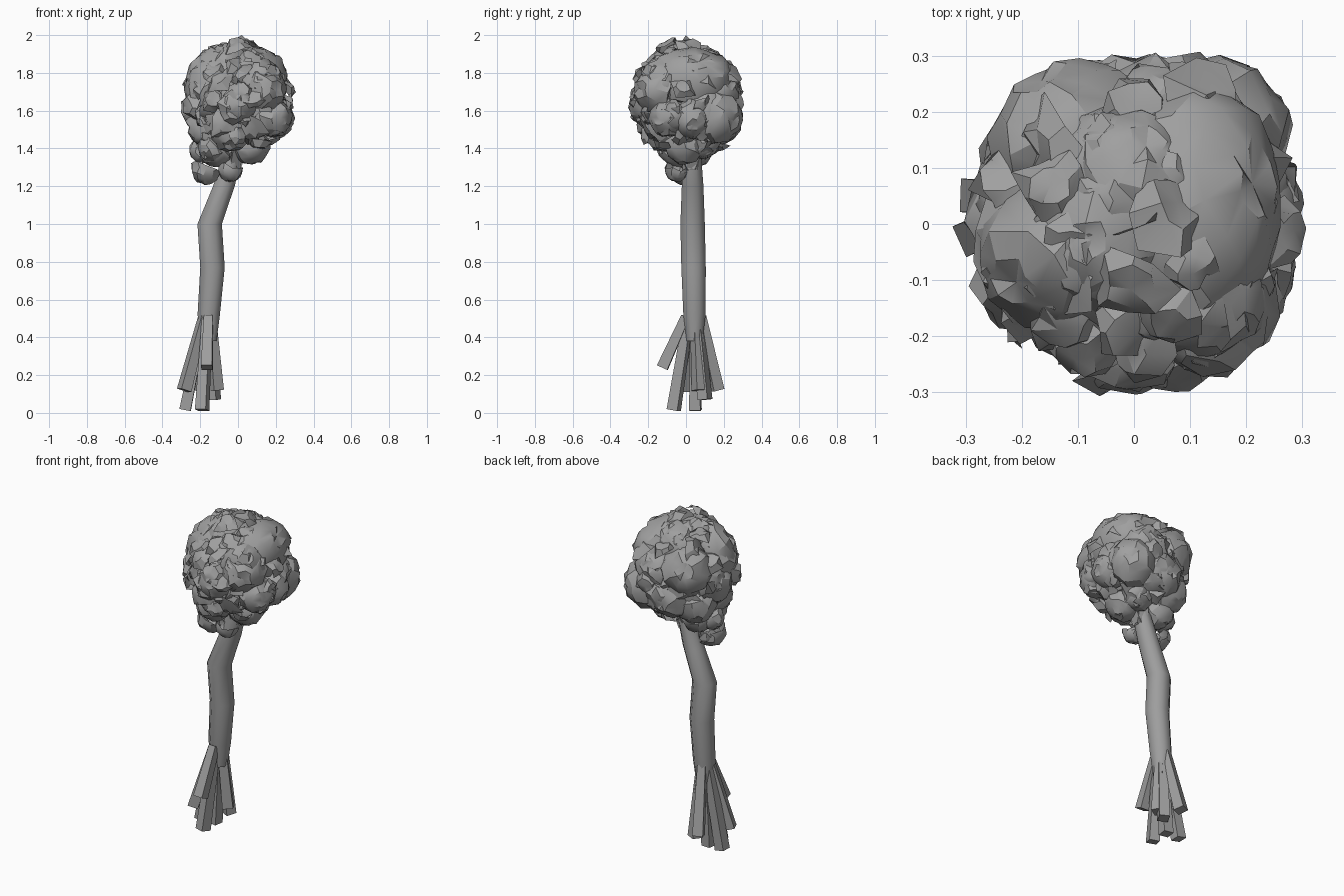
import bpy, bmesh, math, random
from mathutils import Vector

if "Cube" in bpy.data.objects:
    bpy.data.objects.remove(bpy.data.objects["Cube"])

random.seed(7)
CORE = Vector((-0.02, 0.01, 1.62))


def grey(name, v):
    mat = bpy.data.materials.new(name)
    mat.diffuse_color = (v, v, v, 1)
    mat.use_nodes = True
    mat.node_tree.nodes["Principled BSDF"].inputs["Base Color"].default_value = mat.diffuse_color
    return mat


def finish(name, bm, mat, smooth=None):
    mesh = bpy.data.meshes.new(name)
    bm.to_mesh(mesh)
    bm.free()
    mesh.materials.append(mat)
    ob = bpy.data.objects.new(name, mesh)
    bpy.context.collection.objects.link(ob)
    if smooth:
        bpy.ops.object.select_all(action='DESELECT')
        ob.select_set(True)
        bpy.context.view_layer.objects.active = ob
        bpy.ops.object.shade_smooth_by_angle(angle=math.radians(smooth))
    return ob


def tube(bm, path, sides):
    """Loft level rings through (x, y, z, radius) stations."""
    rings = []
    for x, y, z, r in path:
        rings.append([bm.verts.new((x + r * math.cos(2 * math.pi * (i + .5) / sides),
                                    y + r * math.sin(2 * math.pi * (i + .5) / sides), z))
                      for i in range(sides)])
    for a, b in zip(rings, rings[1:]):
        for i in range(sides):
            j = (i + 1) % sides
            bm.faces.new((a[i], a[j], b[j], b[i]))
    bm.faces.new(rings[0][::-1])
    bm.faces.new(rings[-1])


def beam(bm, start, end, w0, w1):
    """Square bar tapering from width w0 to w1."""
    s, e = Vector(start), Vector(end)
    rot = (e - s).to_track_quat('Z', 'Y').to_matrix()
    a, b = [[bm.verts.new(p + rot @ Vector((u * w / 2, v * w / 2, 0)))
             for u, v in ((-1, -1), (1, -1), (1, 1), (-1, 1))]
            for p, w in ((s, w0), (e, w1))]
    for i in range(4):
        j = (i + 1) % 4
        bm.faces.new((a[i], a[j], b[j], b[i]))
    bm.faces.new(a[::-1])
    bm.faces.new(b)


def shell(bm, centre, r, stretch=(1, 1, 1), angles=(18, 40, 63, 86, 106), sides=10,
          rough=.06, tilt=.15, rim=14):
    """Open crumpled dome with a ragged rim, facing roughly away from the crown core."""
    c = Vector(centre)
    axis = (c - CORE).normalized() + Vector([random.uniform(-tilt, tilt) for _ in range(3)])
    rot = axis.to_track_quat('Z', 'Y').to_matrix()

    def place(theta, phi, k):
        d = rot @ Vector((math.sin(theta) * math.cos(phi),
                          math.sin(theta) * math.sin(phi), .93 * math.cos(theta)))
        p = c + Vector((d.x * stretch[0], d.y * stretch[1], d.z * stretch[2])) * r * k
        p.z = min(p.z, 1.99)
        return bm.verts.new(p)

    top, prev = place(0, 0, 0.9), None
    spin = random.uniform(0, 6)
    for t in angles:
        last = t == angles[-1]
        ring = [place(math.radians(t + random.uniform(-1, 1) * (rim if last else 5)),
                      spin + 2 * math.pi * (i + random.uniform(-.2, .2)) / sides,
                      1 + random.uniform(-rough, rough) * (1.8 if last else 1))
                for i in range(sides)]
        for i in range(sides):
            j = (i + 1) % sides
            if prev is None:
                bm.faces.new((top, ring[i], ring[j]))
            else:
                bm.faces.new((prev[i], ring[i], ring[j], prev[j]))
        prev = ring


bark, leaf = grey("bark_grey", .34), grey("leaf_grey", .35)

# Bent eight-sided trunk
bm = bmesh.new()
tube(bm, [(-.155, .045, .38, .045), (-.155, .045, .52, .064), (-.135, .04, .77, .07),
          (-.15, .035, 1.0, .07), (-.075, .035, 1.2, .062), (-.01, .03, 1.42, .05),
          (.0, .03, 1.65, .03)], 8)
finish("trunk", bm, bark, 50)

# Splayed prop roots
bm = bmesh.new()
for x, y, z in ((-.28, .05, .015), (-.19, -.065, .015), (-.19, .05, .015), (-.13, .10, .07),
                (-.115, .07, .12), (-.2, .165, .12), (-.165, -.125, .24), (-.285, -.02, .12)):
    beam(bm, (-.155 + .2 * (x + .155), .045 + .28 * (y - .045), .51), (x, y, z), .045, .06)
finish("roots", bm, bark)

# Branches hidden in the crown
bm = bmesh.new()
for end in ((-.16, -.02, 1.62), (.15, .05, 1.65), (.02, .16, 1.62), (.02, -.15, 1.6)):
    beam(bm, (-.02, .03, 1.3), end, .06, .025)
finish("branches", bm, bark)

# Main leaf clumps: position, radius
clumps = [
    (-.12, -.05, 1.73, .175), (.12, -.12, 1.75, .13), (.19, -.10, 1.56, .10),
    (-.04, -.12, 1.5, .12), (-.18, -.05, 1.5, .09), (-.17, -.01, 1.285, .08),
    (-.04, -.05, 1.285, .065), (.20, .03, 1.56, .105), (.145, .165, 1.57, .14),
    (.07, -.01, 1.41, .10), (-.11, .15, 1.71, .15), (.09, .16, 1.70, .13),
    (-.03, .18, 1.55, .13), (-.17, .05, 1.64, .125), (-.14, .11, 1.5, .12),
    (-.06, -.02, 1.84, .125), (.04, -.13, 1.81, .085), (.0, .09, 1.83, .12),
    (-.12, .06, 1.39, .09), (.05, .09, 1.43, .09), (-.12, -.05, 1.39, .09),
    (.0, -.2, 1.64, .11), (-.19, .02, 1.39, .07)]
bm = bmesh.new()
for x, y, z, r in clumps:
    shell(bm, (x, y, z), r, (1, .85, 1.2) if r == .175 else (1, 1, 1.03))
shell(bm, (.105, .03, 1.77), .17, (1.0, 1.36, 1.0), sides=13)
finish("leaf_clumps", bm, leaf, 30)

# Torn secondary shells lying across the clumps
bm = bmesh.new()
for x, y, z, r in clumps:
    if r < .08:
        continue
    d = Vector([random.uniform(-.04, .04) for _ in range(3)])
    p = (Vector((x, y, z)) - CORE) * .93 + CORE + d
    shell(bm, p, r * random.uniform(.85, 1.0), angles=(20, 45, 70, 88), sides=9,
          rough=.09, tilt=.45, rim=18)
finish("torn_shells", bm, leaf, 30)

# Shallow ragged leaves filling the crown outline
bm = bmesh.new()
for i in range(75):
    h = 1 - 1.75 * (i + .5) / 75
    a, s = i * 2.39996, math.sqrt(1 - h * h)
    k = random.uniform(.82, .97)
    p = Vector((s * math.cos(a) * .285 * k, s * math.sin(a) * .295 * k, 1.65 + h * .33 * k))
    w = random.uniform(.06, .10)
    d = (p - CORE).normalized()
    shell(bm, p - d * w * .5, w, angles=(30, 62), sides=8, rough=.12, tilt=.8, rim=20)
# Crest leaf at the very top
bm.faces.new([bm.verts.new(v) for v in ((-.06, -.02, 1.92), (.08, .02, 1.92), (.05, .03, 1.97),
                                        (.02, 0, 2.0), (-.03, -.02, 1.97))])
finish("loose_leaves", bm, leaf, 30)
